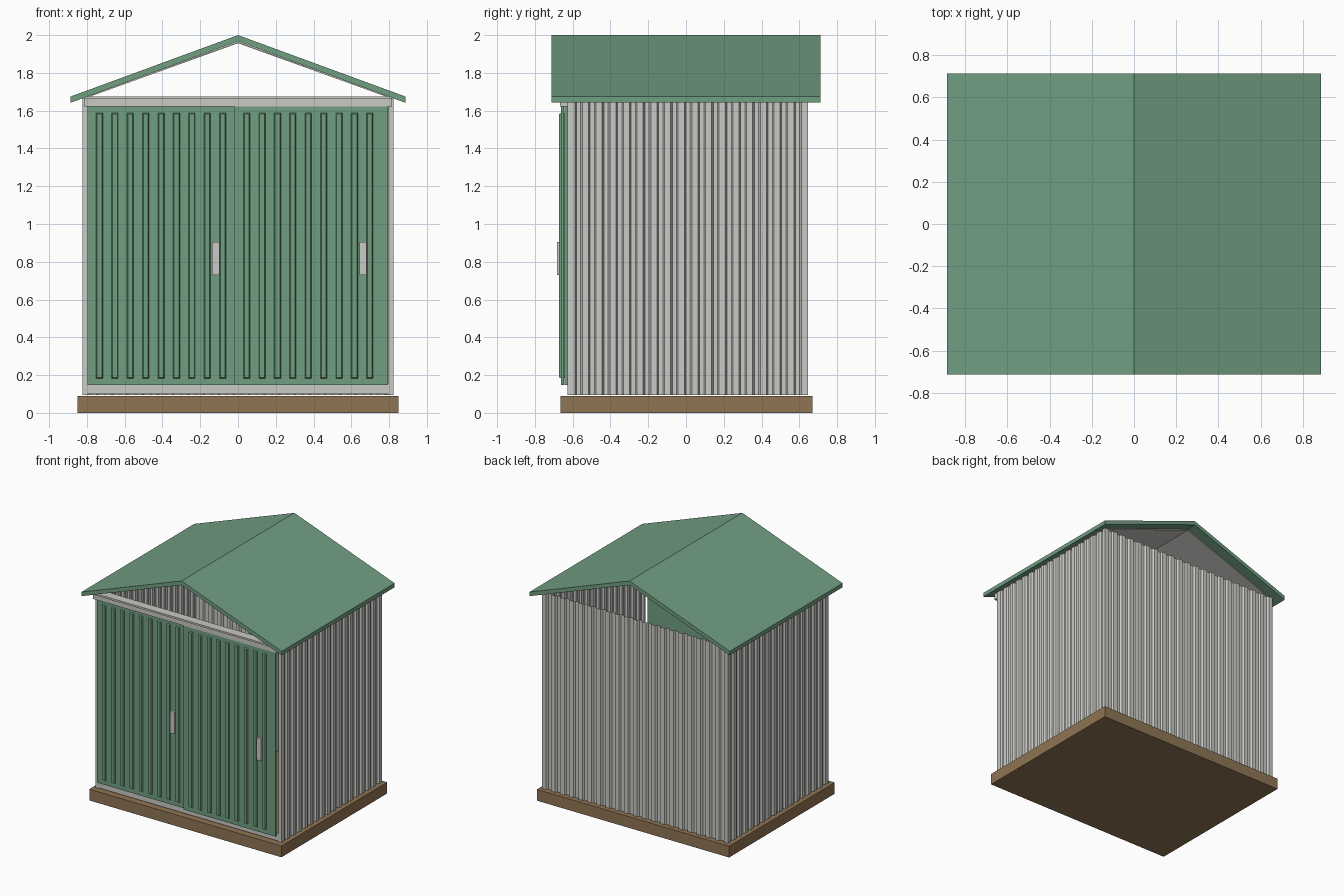
import bpy, bmesh
from mathutils import Vector

cube = bpy.data.objects.get("Cube")
if cube:
    bpy.data.objects.remove(cube)


def material(name, rgb):
    m = bpy.data.materials.new(name)
    m.use_nodes = True
    m.diffuse_color = (*rgb, 1)
    bsdf = next(n for n in m.node_tree.nodes if n.type == 'BSDF_PRINCIPLED')
    bsdf.inputs["Base Color"].default_value = (*rgb, 1)
    return m


GREEN = material("sage green", (0.165, 0.342, 0.22))
GREY = material("light grey", (0.585, 0.585, 0.56))
BROWN = material("timber brown", (0.275, 0.178, 0.09))


def finish(name, bm, mat):
    bmesh.ops.recalc_face_normals(bm, faces=bm.faces)
    mesh = bpy.data.meshes.new(name)
    bm.to_mesh(mesh)
    bm.free()
    mesh.materials.append(mat)
    obj = bpy.data.objects.new(name, mesh)
    bpy.context.collection.objects.link(obj)
    return obj


def add_box(bm, x, y, z, taper=0):
    """Box between ranges; taper narrows the front (-y) face."""
    verts = bmesh.ops.create_cube(bm, size=1)["verts"]
    for v in verts:
        front = v.co.y < 0
        sx, sz = v.co.x * 2, v.co.z * 2
        v.co = Vector([r[0] + (c + 0.5) * (r[1] - r[0]) for r, c in zip((x, y, z), v.co)])
        if front:
            v.co.x -= sx * taper
            v.co.z -= sz * taper


def box(name, x, y, z, mat):
    bm = bmesh.new()
    add_box(bm, x, y, z)
    return finish(name, bm, mat)


def prism(name, outline, y0, y1, mat):
    """Extrude an x-z outline along y."""
    bm = bmesh.new()
    face = bm.faces.new([bm.verts.new((x, y0, z)) for x, z in outline])
    moved = bmesh.ops.extrude_face_region(bm, geom=[face])["geom"]
    bmesh.ops.translate(bm, vec=(0, y1 - y0, 0),
                        verts=[v for v in moved if isinstance(v, bmesh.types.BMVert)])
    return finish(name, bm, mat)


def corrugated(name, start, end, normal, ribs, z0, z1):
    """Ribbed sheet from start to end; crests lie on the line, valleys sit behind it."""
    start, end, normal = Vector(start), Vector(end), Vector(normal)
    path = []
    for i in range(ribs):
        for t, d in ((0, 0), (0.42, 0), (0.54, 0.015), (0.88, 0.015)):
            path.append(start.lerp(end, (i + t) / (ribs + 0.42)) - normal * d)
    path += [start.lerp(end, ribs / (ribs + 0.42)), end]
    bm = bmesh.new()
    rows = [[bm.verts.new((p.x, p.y, z)) for p in path] for z in (z0, z1)]
    for i in range(len(path) - 1):
        bm.faces.new((rows[0][i], rows[0][i + 1], rows[1][i + 1], rows[1][i]))
    obj = finish(name, bm, GREY)
    solid = obj.modifiers.new("sheet thickness", 'SOLIDIFY')
    solid.thickness = 0.004
    solid.offset = 0
    return obj


def chevron(half, apex, edge, thick):
    top = [(-half, edge), (0, apex), (half, edge)]
    return top + [(x, z - thick) for x, z in reversed(top)]


# Base slab
box("base", (-0.85, 0.85), (-0.665, 0.67), (0, 0.09), BROWN)

# Walls
LOW, HIGH = 0.095, 1.665
corrugated("right_wall", (-0.821, -0.62), (-0.821, 0.642), (-1, 0), 17, LOW, HIGH)
corrugated("left_wall", (0.821, -0.62), (0.821, 0.642), (1, 0), 17, LOW, HIGH)
corrugated("back_wall", (-0.821, 0.643), (0.821, 0.643), (0, 1), 20, LOW, HIGH)

# Front frame
for side, s in (("right", -1), ("left", 1)):
    box(side + "_front_post", sorted((s * 0.797, s * 0.823)), (-0.627, -0.607), (LOW, HIGH), GREY)
box("bottom_rail", (-0.82, 0.82), (-0.627, -0.607), (0.1, 0.155), GREY)
box("header", (-0.815, 0.815), (-0.668, -0.607), (1.622, 1.662), GREY)
box("header_lip", (-0.815, 0.815), (-0.678, -0.607), (1.662, 1.676), GREY)

# Sliding doors: the left one runs in front of the right one
for side, x0, y in (("right", -0.797, -0.643), ("left", -0.018, -0.661)):
    bm = bmesh.new()
    add_box(bm, (x0, x0 + 0.811), (y, y + 0.016), (0.148, 1.622))
    for i in range(9):
        c = x0 + 0.064 + i * 0.0815
        add_box(bm, (c - 0.0175, c + 0.0175), (y - 0.011, y), (0.183, 1.588), 0.005)
    finish(side + "_door", bm, GREEN)
    box(side + "_door_handle", (x0 + 0.66, x0 + 0.698), (y - 0.021, y), (0.73, 0.905), GREY)

# Gabled roof with a thin inner lining, open at both gable ends
prism("roof", chevron(0.886, 2.0, 1.675, 0.033), -0.713, 0.713, GREEN)
prism("roof_lining", chevron(0.81, 1.964, 1.672, 0.007), -0.61, 0.63, GREY)
